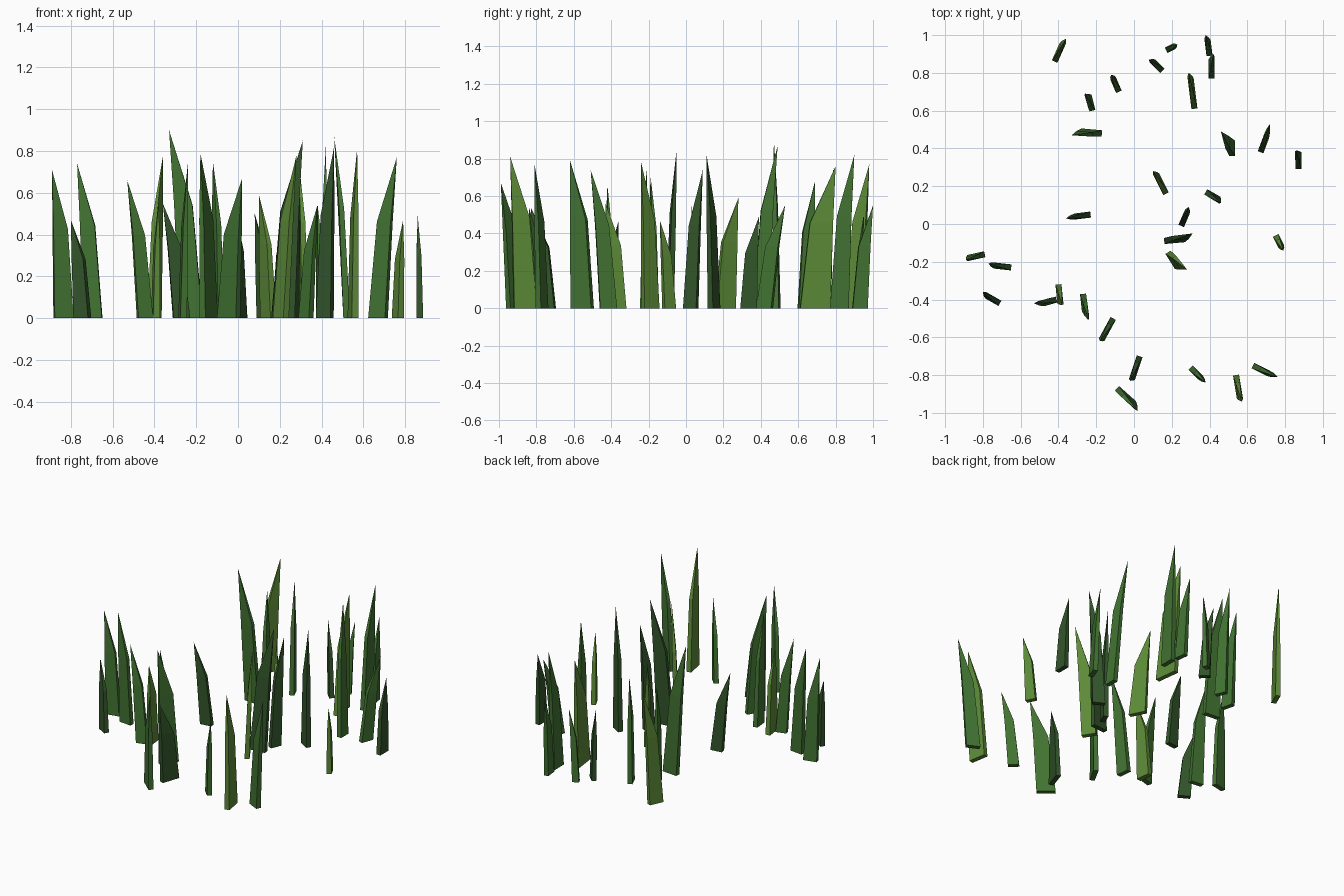
import bpy
import bmesh
from mathutils import Vector

default_cube = bpy.data.objects.get("Cube")
if default_cube:
    bpy.data.objects.remove(default_cube, do_unlink=True)

THICKNESS = 0.032
SHOULDER = 0.6      # height of the bend, as a share of blade height
CENTIMETRE = 0.01   # planting plans are written in hundredths of a unit


def make_material(name, colour):
    material = bpy.data.materials.new(name)
    material.use_nodes = True
    rgba = (*colour, 1)
    material.diffuse_color = rgba
    shader = next(node for node in material.node_tree.nodes if node.type == "BSDF_PRINCIPLED")
    shader.inputs["Base Color"].default_value = rgba
    return material


def section(bm, far_end, near_end, thickness, height):
    """Add one flat rectangular cross-section and return its corner vertices."""
    along = (near_end - far_end).normalized()
    side = Vector((-along.y, along.x)) * thickness / 2
    corners = (far_end + side, far_end - side, near_end - side, near_end + side)
    return [bm.verts.new((corner.x, corner.y, height)) for corner in corners]


def make_blade(name, material, far_end, near_end, tip, height):
    """A thick flat blade that bends at the shoulder and tapers to a point."""
    lean = tip - near_end
    shoulder_far = far_end + (near_end - far_end) * 0.25 + lean * 0.4
    shoulder_near = near_end + lean * 0.5
    bm = bmesh.new()
    bottom = section(bm, far_end, near_end, THICKNESS, 0)
    middle = section(bm, shoulder_far, shoulder_near, THICKNESS * 0.75, height * SHOULDER)
    point = bm.verts.new((tip.x, tip.y, height))
    bm.faces.new(reversed(bottom))
    for i in range(len(bottom)):
        following = (i + 1) % len(bottom)
        bm.faces.new((bottom[i], bottom[following], middle[following], middle[i]))
        bm.faces.new((middle[i], middle[following], point))
    bmesh.ops.recalc_face_normals(bm, faces=bm.faces[:])
    mesh = bpy.data.meshes.new(name)
    bm.to_mesh(mesh)
    bm.free()
    mesh.materials.append(material)
    blade = bpy.data.objects.new(name, mesh)
    bpy.context.scene.collection.objects.link(blade)


def plant(name, material, plan):
    for row in plan:
        far_x, far_y, near_x, near_y, tip_x, tip_y, height = (v * CENTIMETRE for v in row)
        make_blade(name, material, Vector((far_x, far_y)), Vector((near_x, near_y)),
                   Vector((tip_x, tip_y)), height)


# Each row: far root x, y; near root x, y; tip x, y; height
light_plan = [
    (-42, 86, -38, 95, -36, 98, 77),
    (32, 61, 30, 77, 29, 80, 76),
    (17, 16, 12, 26, 10, 28, 59),
    (18, -15, 23, -23, 28, -24, 78),
    (75, -6, 78, -12, 79, -14, 47),
    (-40, -32, -39, -42, -38, -43, 56),
    (54, -80, 56, -92, 57, -94, 81),
]
middle_plan = [
    (17, 92, 21, 94, 23, 95, 50),
    (40, 89, 39, 97, 38, 100, 55),
    (41, 77, 41, 87, 42, 90, 82),
    (-8, 70, -11, 77, -12, 79, 75),
    (-22, 60, -24, 68, -26, 69, 68),
    (-17, 48, -28, 49, -33, 47, 90),
    (52, 36, 52, 44, 46, 49, 87),
    (67, 38, 70, 46, 72, 53, 55),
    (-79, -16, -88, -18, -89, -19, 71),
    (-65, -23, -74, -22, -77, -21, 74),
    (-41, -40, -48, -42, -53, -42, 66),
    (-27, -37, -26, -46, -24, -51, 74),
    (-11, -50, -17, -61, -18, -62, 79),
    (-9, -87, 0, -95, 2, -99, 67),
    (30, -76, 35, -81, 38, -84, 54),
    (63, -75, 71, -79, 76, -81, 77),
]
dark_plan = [
    (15, 81, 10, 86, 8, 87, 50),
    (87, 29, 87, 38, 86, 39, 49),
    (38, 17, 45, 13, 46, 11, 82),
    (25, -1, 28, 6, 29, 9, 74),
    (-23, 5, -31, 4, -36, 3, 55),
    (16, -9, 27, -8, 31, -5, 85),
    (-71, -42, -78, -38, -80, -36, 47),
    (3, -70, -1, -82, -2, -83, 54),
]

# Grass blades, grouped by shade
plant("light_grass_blade", make_material("light green", (0.11, 0.26, 0.04)), light_plan)
plant("middle_grass_blade", make_material("middle green", (0.054, 0.17, 0.032)), middle_plan)
plant("dark_grass_blade", make_material("dark green", (0.032, 0.09, 0.023)), dark_plan)
